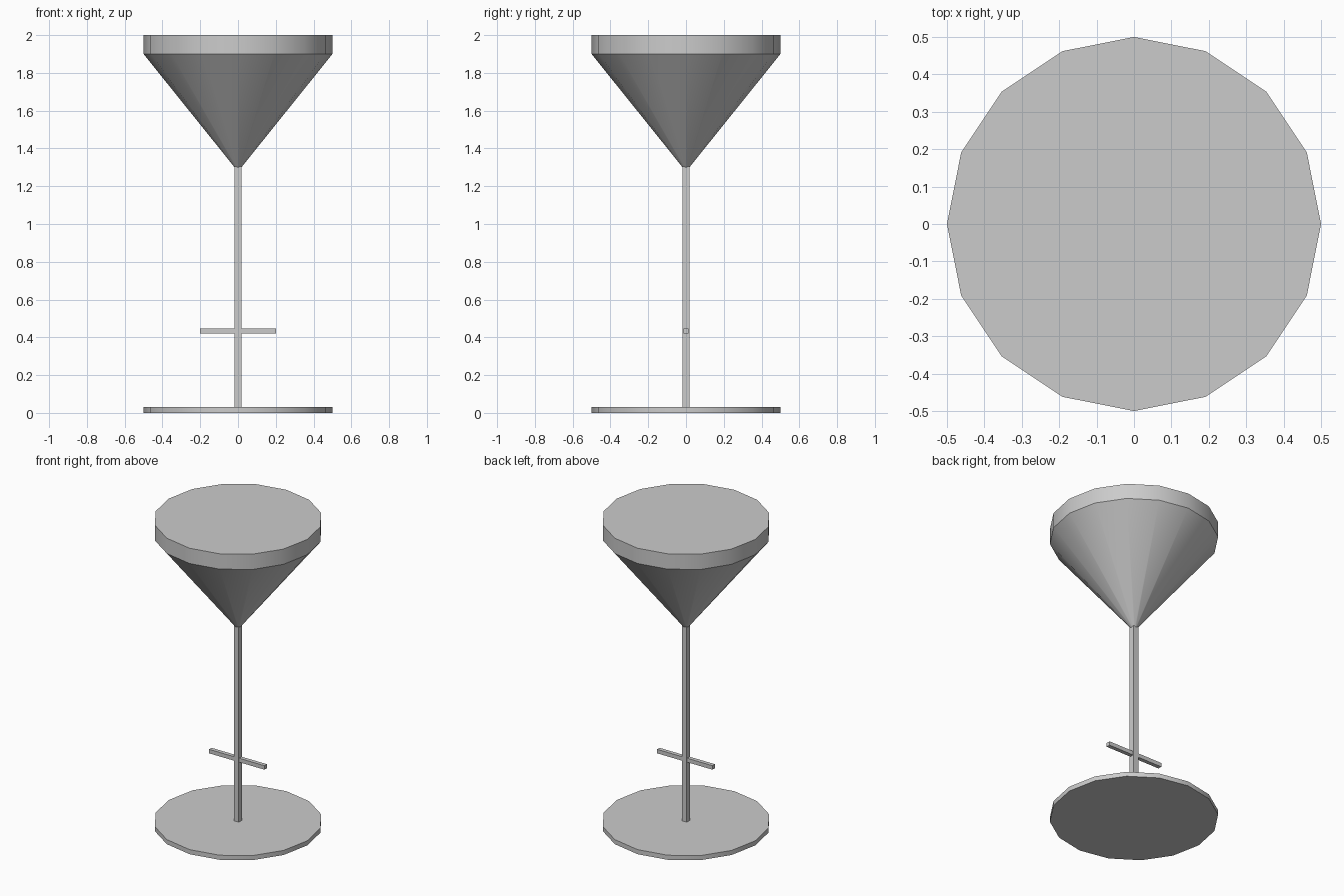
import bpy
import math

if "Cube" in bpy.data.objects:
    bpy.data.objects.remove(bpy.data.objects["Cube"])


def finish(name, smooth):
    ob = bpy.context.object
    ob.name = name
    if smooth:
        bpy.ops.object.shade_smooth_by_angle(angle=math.radians(30))
    return ob


def turned(name, r_bottom, r_top, z0, z1, sides=16, smooth=True):
    """Closed frustum between two heights, with a corner on the +y axis."""
    bpy.ops.mesh.primitive_cone_add(vertices=sides, radius1=r_bottom, radius2=r_top,
                                    depth=z1 - z0, location=(0, 0, (z0 + z1) / 2))
    return finish(name, smooth)


def box(name, size, z):
    bpy.ops.mesh.primitive_cube_add(size=1, location=(0, 0, z))
    bpy.context.object.scale = size
    bpy.ops.object.transform_apply(location=False, rotation=False, scale=True)
    return finish(name, False)


# Round foot
turned("foot", 0.5, 0.5, 0.0, 0.03)
# Thin square stem
box("stem", (0.036, 0.036, 1.28), 0.665)
# Short crossbar through the stem
box("crossbar", (0.4, 0.026, 0.026), 0.433)
# Conical bowl and its straight rim
turned("bowl", 0.018, 0.5, 1.3, 1.9)
turned("rim", 0.5, 0.5, 1.9, 2.0)
